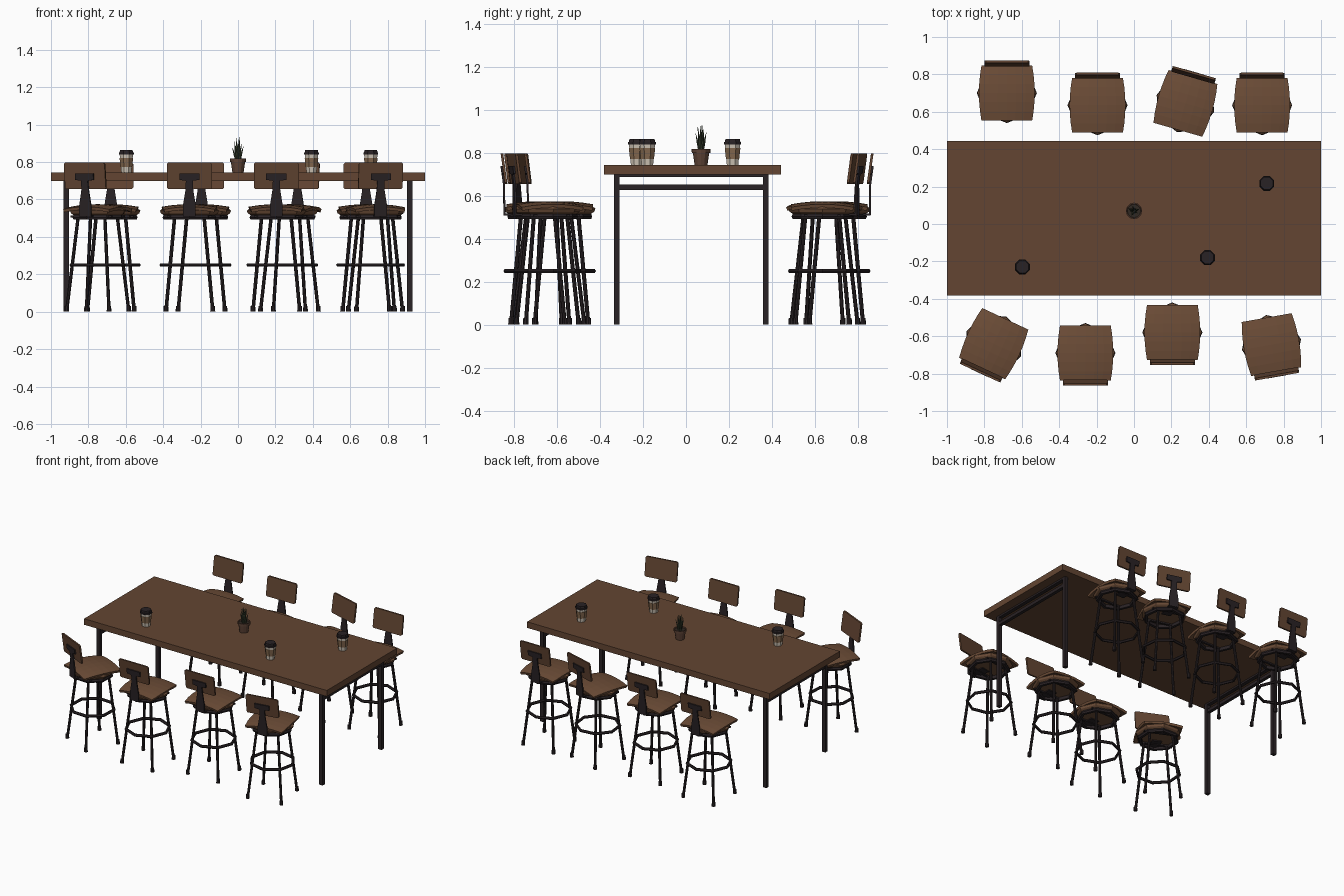
import bpy, bmesh, math
from mathutils import Vector, Matrix

if "Cube" in bpy.data.objects:
    bpy.data.objects.remove(bpy.data.objects["Cube"])


def material(name, rgb):
    m = bpy.data.materials.new(name)
    m.diffuse_color = (*rgb, 1)
    m.use_nodes = True
    m.node_tree.nodes["Principled BSDF"].inputs["Base Color"].default_value = m.diffuse_color
    return m


WOOD = material("brown wood", (0.125, 0.060, 0.032))
SEAT = material("seat brown", (0.150, 0.073, 0.038))
METAL = material("dark metal", (0.022, 0.016, 0.018))
SLEEVE = material("cup sleeve brown", (0.24, 0.145, 0.08))
PAPER = material("cup paper", (0.62, 0.55, 0.46))
LEAF = material("dull green", (0.045, 0.058, 0.032))
POT = material("pot brown", (0.115, 0.058, 0.038))
SOIL = material("soil", (0.03, 0.022, 0.016))


def finish(bm, name, mat):
    bmesh.ops.recalc_face_normals(bm, faces=bm.faces)
    me = bpy.data.meshes.new(name)
    bm.to_mesh(me)
    bm.free()
    me.materials.append(mat)
    return me


def place(name, me, loc=(0, 0, 0), rot=0):
    ob = bpy.data.objects.new(name, me)
    ob.location = loc
    ob.rotation_euler.z = rot
    bpy.context.collection.objects.link(ob)
    return ob


def add_box(bm, x0, x1, y0, y1, z0, z1):
    m = Matrix.Translation(((x0 + x1) / 2, (y0 + y1) / 2, (z0 + z1) / 2))
    return bmesh.ops.create_cube(bm, size=1, matrix=m @ Matrix.Diagonal((x1 - x0, y1 - y0, z1 - z0, 1)))["verts"]


def add_rod(bm, a, b, r0, r1=None, n=8):
    a, b = Vector(a), Vector(b)
    d = b - a
    m = Matrix.Translation((a + b) / 2) @ d.to_track_quat('Z', 'Y').to_matrix().to_4x4()
    bmesh.ops.create_cone(bm, cap_ends=True, segments=n, radius1=r0,
                          radius2=r0 if r1 is None else r1, depth=d.length, matrix=m)


def add_lathe(bm, profile, n=8, phase=0, closed=False):
    """Revolve (radius, z) points; open profiles get end caps."""
    rings = [[bm.verts.new((r * math.cos(phase + math.tau * i / n),
                            r * math.sin(phase + math.tau * i / n), z)) for i in range(n)]
             for r, z in profile]
    pairs = list(zip(rings, rings[1:])) + ([(rings[-1], rings[0])] if closed else [])
    for p, q in pairs:
        for i in range(n):
            j = (i + 1) % n
            bm.faces.new((p[i], p[j], q[j], q[i]))
    if not closed:
        bm.faces.new(rings[0])
        bm.faces.new(rings[-1])


def lathe(name, mat, profile, **kw):
    bm = bmesh.new()
    add_lathe(bm, profile, **kw)
    return finish(bm, name, mat)


def tube(r, z, t):
    return [(r + t * math.cos(math.tau * k / 6), z + t * math.sin(math.tau * k / 6)) for k in range(6)]


# --- table ---
bm = bmesh.new()
add_box(bm, -1, 1, -0.383, 0.443, 0.70, 0.745)
place("table_top", finish(bm, "table_top", WOOD))
bm = bmesh.new()
for x in (-0.918, 0.918):
    for y in (-0.322, 0.372):
        add_box(bm, x - 0.014, x + 0.014, y - 0.013, y + 0.013, 0, 0.70)
    add_box(bm, x - 0.012, x + 0.012, -0.322, 0.372, 0.628, 0.652)
    add_box(bm, x - 0.014, x + 0.014, -0.322, 0.372, 0.687, 0.70)
place("table_legs", finish(bm, "table_legs", METAL))

# --- stool parts, built once with the back towards -y ---
# domed square pad
bm = bmesh.new()
bmesh.ops.create_grid(bm, x_segments=6, y_segments=6, size=0.149)
for v in bm.verts:
    r2 = v.co.x ** 2 + v.co.y ** 2
    v.co.z = 0.575 - 0.028 * r2 / 0.0444
    v.co.x *= 1 - 0.3 * v.co.y ** 2 / 0.149 * 2
    v.co.y *= 0.985
ext = bmesh.ops.extrude_face_region(bm, geom=bm.faces[:])
for v in ext["geom"]:
    if isinstance(v, bmesh.types.BMVert):
        v.co.z -= 0.016
        v.co.x *= 0.97
        v.co.y *= 0.97
pad = finish(bm, "seat_pad", SEAT)
# eight-sided cushion below the pad
cushion = lathe("seat_cushion", SEAT, [(0.135, 0.515), (0.152, 0.526), (0.158, 0.54), (0.14, 0.556)])
# frame: seat ring, splayed legs, feet, footrest
bm = bmesh.new()
add_lathe(bm, [(0.118, 0.492), (0.138, 0.492), (0.143, 0.504), (0.138, 0.516), (0.118, 0.516)], closed=True)
add_lathe(bm, tube(0.150, 0.25, 0.0105), closed=True)
for sx in (-1, 1):
    for sy in (-1, 1):
        top, foot = Vector((sx * 0.078, sy * 0.078, 0.515)), Vector((sx * 0.125, sy * 0.125, 0.0))
        add_rod(bm, top, foot + Vector((0, 0, 0.004)), 0.0095)
        add_rod(bm, foot, foot + Vector((0, 0, 0.03)), 0.0135, 0.012)
    add_box(bm, -0.12, 0.12, sx * 0.078 - 0.008, sx * 0.078 + 0.008, 0.504, 0.514)
frame = finish(bm, "stool_frame", METAL)


def lean(z):
    return -0.146 - 0.022 * max(0, (z - 0.64) / 0.16)


# backrest board, leaning back
bm = bmesh.new()
add_box(bm, -0.12, 0.12, -0.006, 0.006, 0.655, 0.798)
edges = [e for e in bm.edges if abs(e.verts[0].co.y - e.verts[1].co.y) > 0.005]
bmesh.ops.bevel(bm, geom=edges, offset=0.008, segments=1, affect='EDGES')
for v in bm.verts:
    v.co.y += lean(v.co.z)
board = finish(bm, "backrest", WOOD)
# T-shaped bracket behind the board, bent under the seat
bm = bmesh.new()
half = [(0.034, 0.51), (0.034, 0.57), (0.021, 0.65), (0.019, 0.70), (0.054, 0.705), (0.054, 0.74)]
outline = half + [(-x, z) for x, z in reversed(half)]
f = bm.faces.new([bm.verts.new((x, lean(z) - 0.006, z)) for x, z in outline])
for g in bmesh.ops.extrude_face_region(bm, geom=[f])["geom"]:
    if isinstance(g, bmesh.types.BMVert):
        g.co.y -= 0.009
add_box(bm, -0.034, 0.034, -0.160, -0.03, 0.508, 0.517)
bracket = finish(bm, "backrest_bracket", METAL)

# --- eight stools: x, y, turn in degrees ---
stools = [(-0.75, -0.64, -25), (-0.26, -0.69, 0), (0.205, -0.58, 0), (0.735, -0.645, 10),
          (-0.68, 0.70, 180), (-0.195, 0.635, 180), (0.275, 0.645, 164), (0.685, 0.635, 180)]
for i, (x, y, a) in enumerate(stools, 1):
    for me in (pad, cushion, frame, board, bracket):
        place(f"stool_{i}_{me.name}", me, (x, y, 0), math.radians(a))

# --- takeaway cups ---
cup = lathe("cup_body", PAPER, [(0.029, 0), (0.039, 0.098)])
sleeve = lathe("cup_sleeve", SLEEVE, [(0.0335, 0.028), (0.0395, 0.078)])
lid = lathe("cup_lid", METAL, [(0.043, 0.095), (0.043, 0.105), (0.039, 0.107), (0.036, 0.120)])
for i, (x, y) in enumerate([(-0.597, -0.23), (0.393, -0.18), (0.71, 0.217)], 1):
    for me in (cup, sleeve, lid):
        place(f"{me.name}_{i}", me, (x, y, 0.745), math.pi / 8)

# --- potted plant ---
at = (0, 0.07, 0.745)
place("plant_pot", lathe("plant_pot", POT, [(0.030, 0), (0.038, 0.055), (0.043, 0.055), (0.044, 0.074),
                                            (0.038, 0.074), (0.036, 0.062)], n=12), at)
place("soil", lathe("soil", SOIL, [(0.036, 0.058), (0.036, 0.066)], n=12), at)
bm = bmesh.new()
for k in range(10):
    a = k * 2.4
    r = 0.010 + 0.0026 * k
    h = 0.19 - 0.0065 * k
    c, s = math.cos(a), math.sin(a)
    mid = (0.6 * r * c, 0.6 * r * s, 0.06 + 0.5 * (h - 0.06))
    add_rod(bm, (0.35 * r * c, 0.35 * r * s, 0.06), mid, 0.004, 0.0055, n=4)
    add_rod(bm, mid, (r * c, r * s, h), 0.0055, 0.0005, n=4)
place("plant_leaves", finish(bm, "plant_leaves", LEAF), at)
